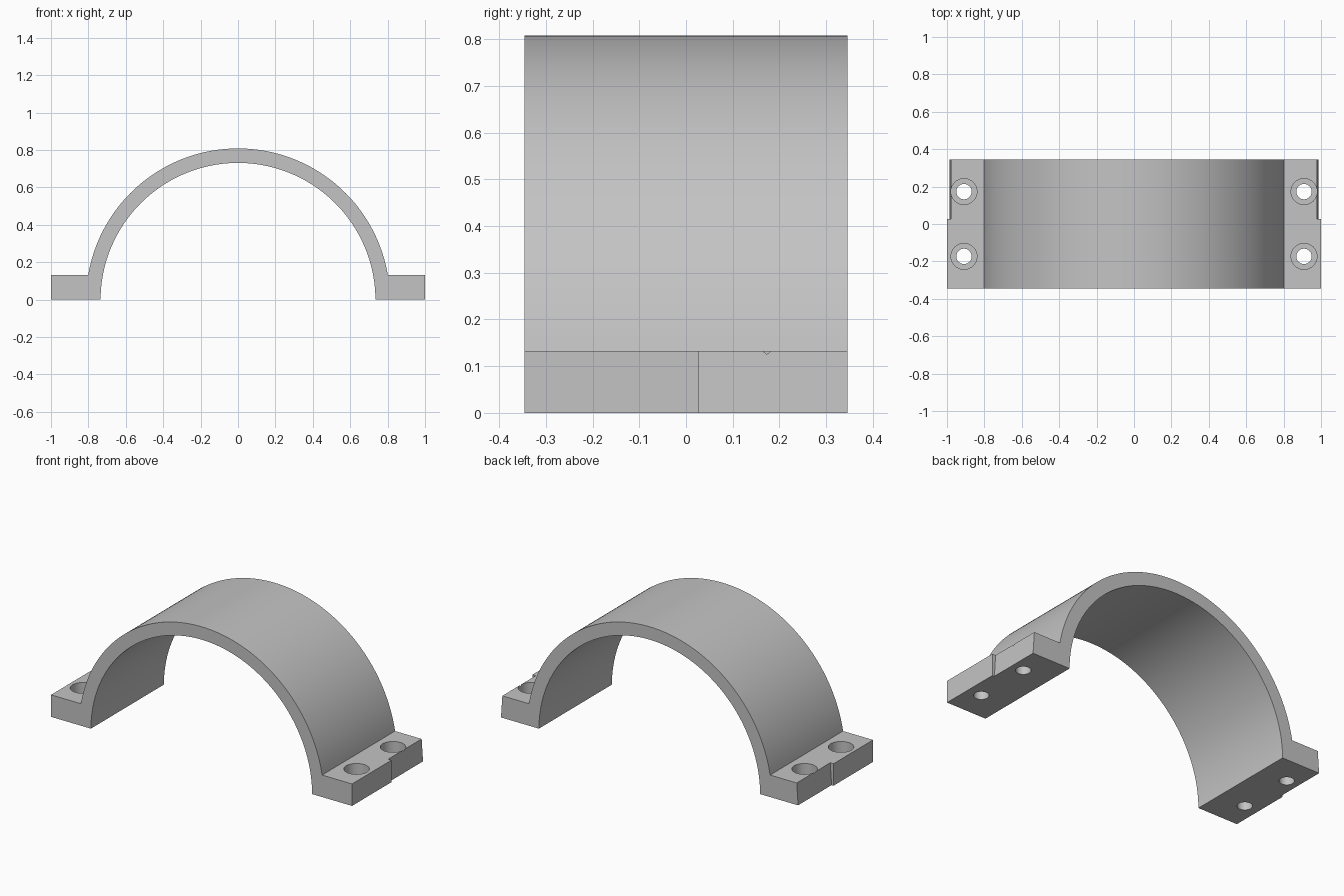
import bpy, bmesh, math
from mathutils import Matrix

if "Cube" in bpy.data.objects:
    bpy.data.objects.remove(bpy.data.objects["Cube"], do_unlink=True)

HALF_DEPTH = 0.346
FLANGE_TOP = 0.132
R_OUT, R_IN, CENTRE_Z = 0.8125, 0.735, -0.004
SEGMENTS = 96


def add_object(name, bm):
    bmesh.ops.recalc_face_normals(bm, faces=bm.faces)
    mesh = bpy.data.meshes.new(name)
    bm.to_mesh(mesh)
    bm.free()
    obj = bpy.data.objects.new(name, mesh)
    bpy.context.scene.collection.objects.link(obj)
    return obj


def extrude_profile(name, points, y0, y1):
    """Extrude an x-z outline along y."""
    bm = bmesh.new()
    face = bm.faces.new([bm.verts.new((x, y0, z)) for x, z in points])
    moved = bmesh.ops.extrude_face_region(bm, geom=[face])["geom"]
    verts = [v for v in moved if isinstance(v, bmesh.types.BMVert)]
    bmesh.ops.translate(bm, verts=verts, vec=(0, y1 - y0, 0))
    return add_object(name, bm)


def cylinder(name, x, y, radius, z0, z1):
    bm = bmesh.new()
    bmesh.ops.create_cone(bm, cap_ends=True, segments=48, radius1=radius,
                          radius2=radius, depth=z1 - z0,
                          matrix=Matrix.Translation((x, y, (z0 + z1) / 2)))
    return add_object(name, bm)


def arc(radius, z_end):
    """Arc from right foot to left foot, both ending at height z_end."""
    start = math.asin((z_end - CENTRE_Z) / radius)
    angles = [start + (math.pi - 2 * start) * i / SEGMENTS for i in range(SEGMENTS + 1)]
    return [(radius * math.cos(a), CENTRE_Z + radius * math.sin(a)) for a in angles]


# Arch and both bolt flanges as one outline
outline = arc(R_OUT, FLANGE_TOP) + [(-1, FLANGE_TOP), (-1, 0)]
outline += arc(R_IN, 0)[::-1] + [(1, 0), (1, FLANGE_TOP)]
clamp = extrude_profile("half_clamp", outline, -HALF_DEPTH, HALF_DEPTH)

# Cutters: tapered rear relief, bolt holes and counterbores on each flange
cutters = []
for side in (-1, 1):
    relief = [(0.99, -0.044), (0.975, 0.176), (1.1, 0.176), (1.1, -0.044)]
    cutters.append(extrude_profile("relief_cutter", [(side * x, z) for x, z in relief], 0.028, 0.5))
    for y in (-0.173, 0.173):
        cutters.append(cylinder("bolt_hole_cutter", side * 0.909, y, 0.041, -0.1, 0.3))
        cutters.append(cylinder("counterbore_cutter", side * 0.909, y, 0.0695, 0.047, 0.3))

for cutter in cutters:
    cutter.hide_render = True
    mod = clamp.modifiers.new(cutter.name, "BOOLEAN")
    mod.operation, mod.solver, mod.object = "DIFFERENCE", "EXACT", cutter

# Bake the cuts and drop the cutters
graph = bpy.context.evaluated_depsgraph_get()
baked = bpy.data.meshes.new_from_object(clamp.evaluated_get(graph))
clamp.modifiers.clear()
clamp.data = baked
for cutter in cutters:
    bpy.data.objects.remove(cutter, do_unlink=True)

# Single grey material
grey = bpy.data.materials.new("light_grey")
grey.use_nodes = True
colour = (0.55, 0.55, 0.55, 1)
grey.diffuse_color = colour
grey.node_tree.nodes["Principled BSDF"].inputs["Base Color"].default_value = colour
clamp.data.materials.clear()
clamp.data.materials.append(grey)

# Smooth curved walls, keep edges crisp
bpy.ops.object.select_all(action="DESELECT")
clamp.select_set(True)
bpy.context.view_layer.objects.active = clamp
bpy.ops.object.shade_smooth_by_angle(angle=math.radians(30))
